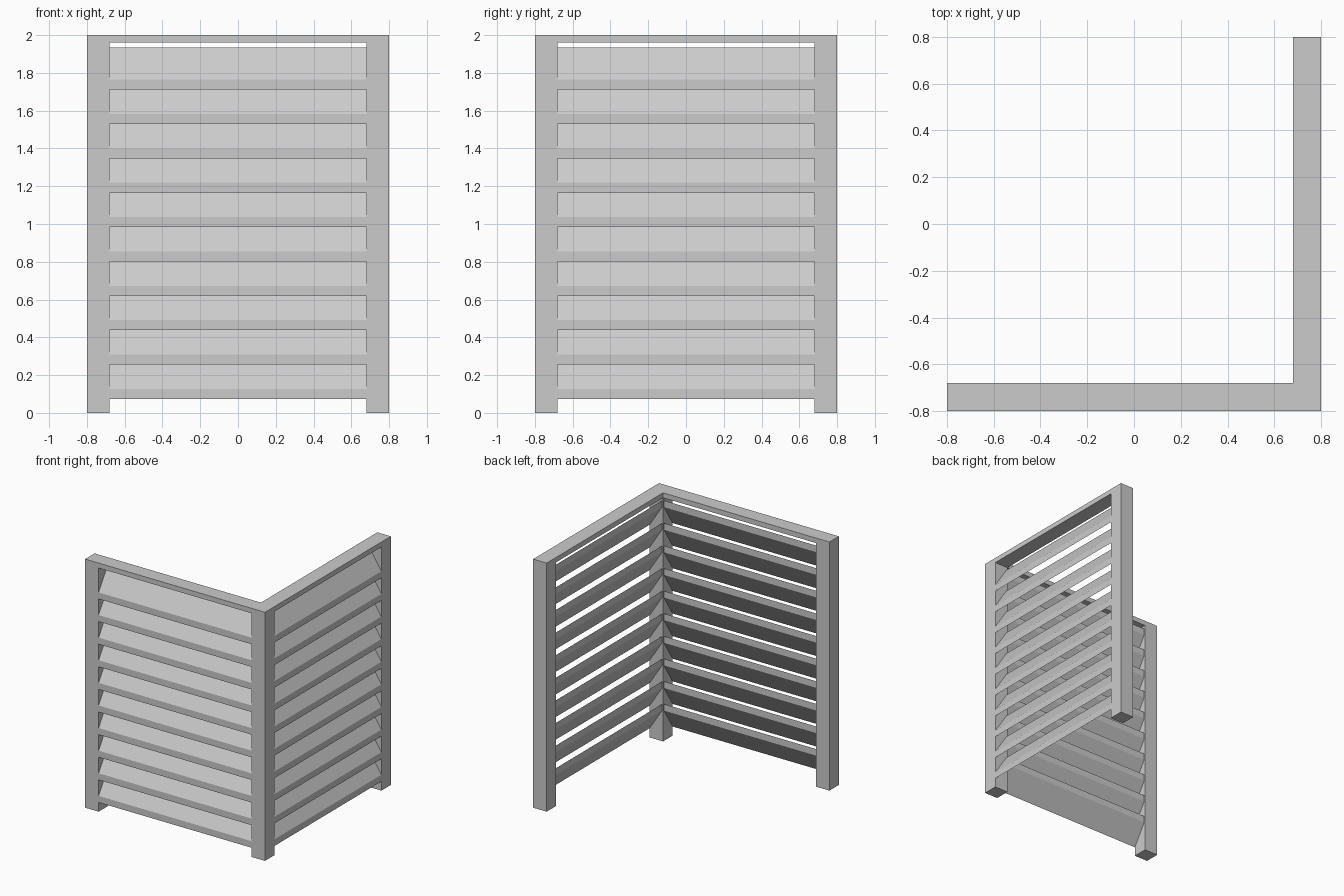
import bpy, math
from mathutils import Matrix

if "Cube" in bpy.data.objects:
    bpy.data.objects.remove(bpy.data.objects["Cube"])

H = 0.8        # half width of the screen
W = 0.12       # post width
INNER = H - W  # clear half span between posts


def make(name, verts, faces, rot=0.0):
    mesh = bpy.data.meshes.new(name)
    mesh.from_pydata(verts, [], faces)
    mesh.transform(Matrix.Rotation(rot, 4, 'Z'))
    mesh.update()
    obj = bpy.data.objects.new(name, mesh)
    bpy.context.collection.objects.link(obj)
    return obj


def prism(name, profile, x0, x1, rot=0.0):
    """Extrude a (y, z) profile along x, then turn it about z."""
    n = len(profile)
    verts = [(x, y, z) for x in (x0, x1) for y, z in profile]
    faces = [tuple(reversed(range(n))), tuple(range(n, 2 * n))]
    faces += [(i, (i + 1) % n, n + (i + 1) % n, n + i) for i in range(n)]
    return make(name, verts, faces, rot)


def rect(y0, y1, z0, z1):
    return [(y0, z0), (y1, z0), (y1, z1), (y0, z1)]


# Three corner posts
prism("left_post", rect(-H, -INNER, 0, 2), -H, -INNER)
prism("corner_post", rect(-H, -INNER, 0, 2), INNER, H)
prism("back_post", rect(INNER, H, 0, 2), INNER, H)

# Sloping louvre slat section: plumb front and back edges
DEPTH, EDGE, RISE = 0.11, 0.053, 0.17
BOTTOM, PITCH, COUNT = 0.074, 0.1819, 10
slat = [(-H, BOTTOM), (-H + DEPTH, BOTTOM + RISE),
        (-H + DEPTH, BOTTOM + RISE + EDGE), (-H, BOTTOM + EDGE)]

# Front panel and the same panel turned to the right side
for side, rot in (("front", 0.0), ("right", math.pi / 2)):
    prism(side + "_top_rail", rect(-H, -INNER, 1.96, 2), -INNER, INNER, rot)
    slats = prism(side + "_slats", slat, -INNER, INNER, rot)
    arr = slats.modifiers.new("stack", 'ARRAY')
    arr.count = COUNT
    arr.use_relative_offset = False
    arr.use_constant_offset = True
    arr.constant_offset_displace = (0, 0, PITCH)
